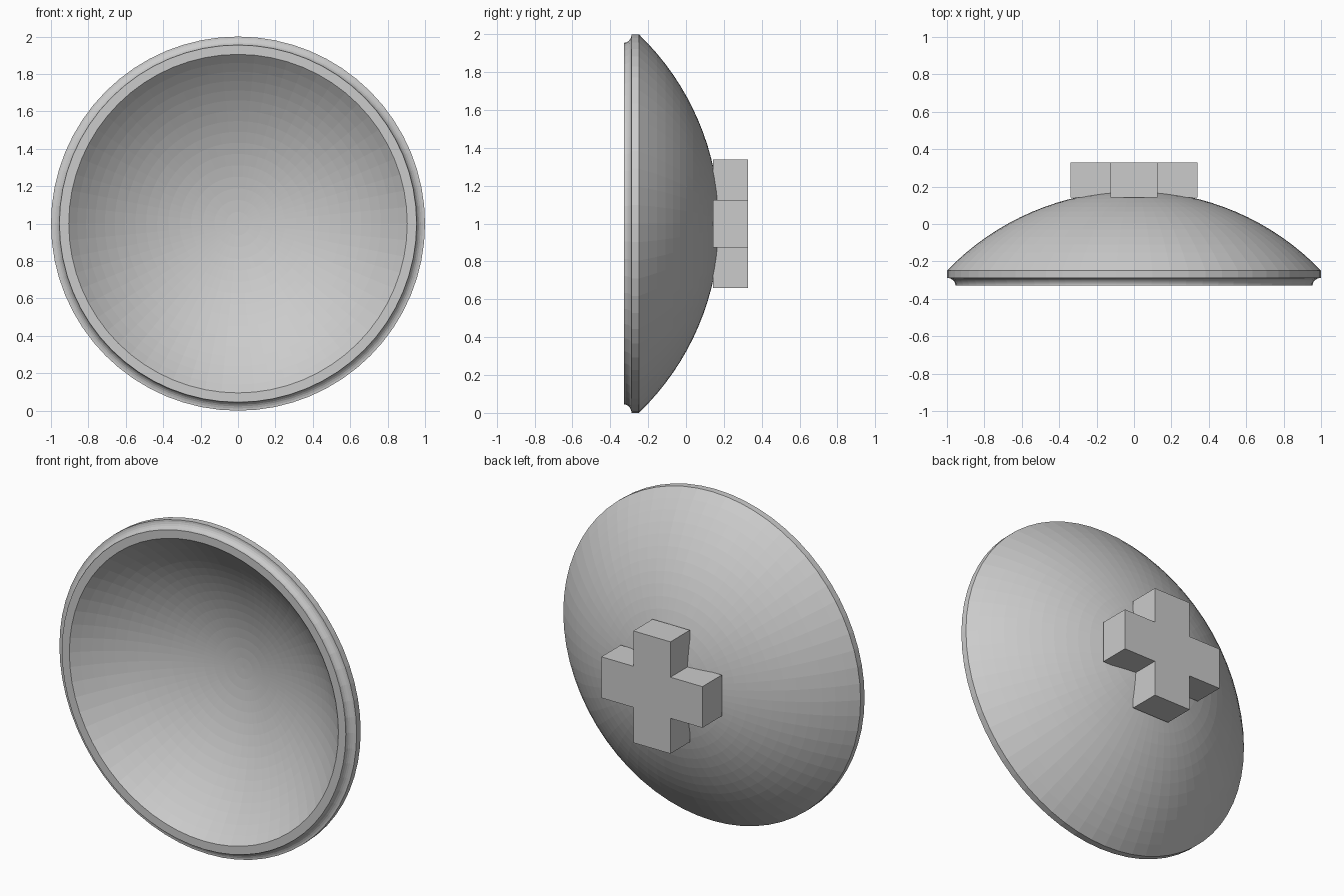
import bpy, bmesh
from math import sin, cos, pi, asin, sqrt

if "Cube" in bpy.data.objects:
    bpy.data.objects.remove(bpy.data.objects["Cube"])

SEG = 64          # sides around the dish
CY = -1.211       # shared centre of both dome spheres (y)
CZ = 1.0          # height of the dish axis
FRONT, BACK = -0.328, 0.328


def make_object(name, bm):
    bmesh.ops.recalc_face_normals(bm, faces=bm.faces)
    mesh = bpy.data.meshes.new(name)
    bm.to_mesh(mesh)
    bm.free()
    obj = bpy.data.objects.new(name, mesh)
    bpy.context.collection.objects.link(obj)
    return obj


def dome(radius, y, steps):
    """Points (radius, y) of a spherical cap, from its pole to the edge."""
    R = sqrt(radius ** 2 + (y - CY) ** 2)
    end = asin(radius / R)
    return [(R * sin(end * i / steps), CY + R * cos(end * i / steps))
            for i in range(steps + 1)]


# Dish: outer dome, straight rim band, concave cove, front lip, inner dome
outer = dome(1.0, -0.249, 16)
cove = [(1 - 0.045 * sin(pi / 2 * i / 6), FRONT + 0.04 * cos(pi / 2 * i / 6))
        for i in range(7)]
inner = dome(0.905, FRONT, 16)[::-1]
profile = outer + cove + inner

bm = bmesh.new()
rings = []
for r, y in profile:
    if r < 1e-6:
        rings.append([bm.verts.new((0, y, CZ))] * SEG)
    else:
        rings.append([bm.verts.new((r * cos(2 * pi * k / SEG), y, CZ + r * sin(2 * pi * k / SEG)))
                      for k in range(SEG)])
for a, b in zip(rings, rings[1:]):
    for k in range(SEG):
        n = (k + 1) % SEG
        corners = list(dict.fromkeys((a[k], a[n], b[n], b[k])))
        bm.faces.new(corners)
make_object("dish", bm)

# Cross-shaped mount: one plus outline, extruded out of the back
W, L, BASE = 0.125, 0.34, 0.142
arm = [(W, W), (L, W), (L, -W)]
outline = []
for q in range(4):
    c, s = round(cos(-q * pi / 2)), round(sin(-q * pi / 2))
    outline += [(x * c - z * s, x * s + z * c) for x, z in arm]
bm = bmesh.new()
face = bm.faces.new([bm.verts.new((x, BASE, CZ + z)) for x, z in outline])
ext = bmesh.ops.extrude_face_region(bm, geom=[face], use_keep_orig=True)
bmesh.ops.translate(bm, vec=(0, BACK - BASE, 0),
                    verts=[v for v in ext["geom"] if isinstance(v, bmesh.types.BMVert)])
make_object("cross_mount", bm)
